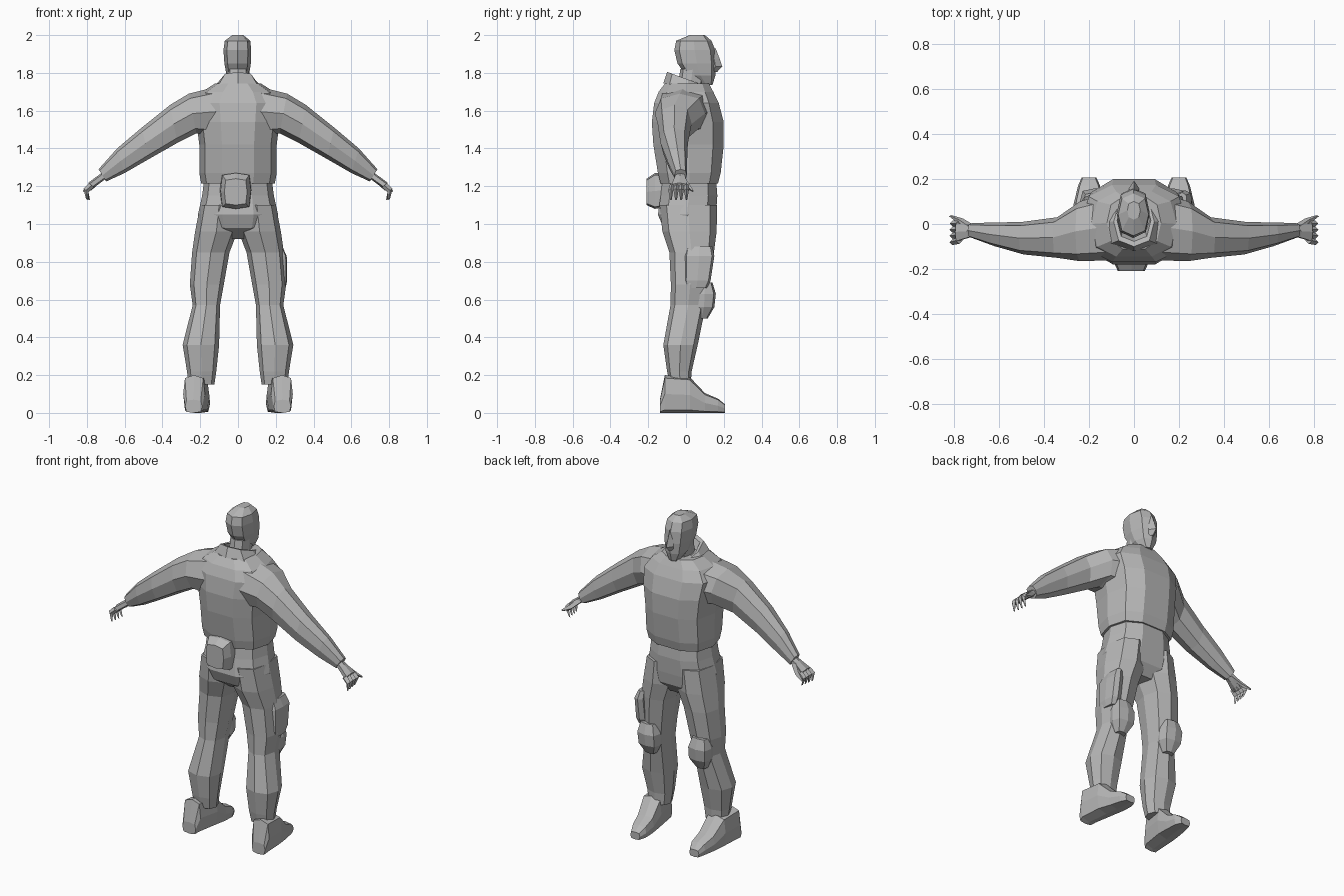
import bpy, bmesh, math
from mathutils import Vector

grey = bpy.data.materials.new("plain grey")
grey.diffuse_color = (0.47, 0.47, 0.47, 1)


def ring(c, u, v, n=8, p=0.8):
    """Closed section around c, spanned by half axes u and v (p < 1 is squarer)."""
    c, u, v = Vector(c), Vector(u), Vector(v)
    pts = []
    for i in range(n):
        a = 2 * math.pi * i / n
        k, s = math.cos(a), math.sin(a)
        f = lambda t: math.copysign(abs(t) ** p, t) if abs(t) > 1e-6 else 0
        pts.append(c + u * f(k) + v * f(s))
    return pts


def loft(name, rings, side=1):
    """Skin a list of sections, cap both ends; side=-1 mirrors in x."""
    bm = bmesh.new()
    rows = [[bm.verts.new((p.x * side, p.y, p.z)) for p in r] for r in rings]
    n = len(rows[0])
    for a, b in zip(rows, rows[1:]):
        for i in range(n):
            j = (i + 1) % n
            bm.faces.new((a[i], a[j], b[j], b[i]))
    bm.faces.new(rows[0])
    bm.faces.new(rows[-1])
    bmesh.ops.recalc_face_normals(bm, faces=bm.faces)
    me = bpy.data.meshes.new(name)
    bm.to_mesh(me)
    bm.free()
    me.materials.append(grey)
    ob = bpy.data.objects.new(name, me)
    bpy.context.collection.objects.link(ob)
    return ob


def level(z, x0, x1, y0, y1, n=8, p=0.8):
    """Horizontal section from its extents."""
    return ring(((x0 + x1) / 2, (y0 + y1) / 2, z),
                ((x1 - x0) / 2, 0, 0), (0, (y1 - y0) / 2, 0), n, p)


def stack(name, rows, side=1, n=8, p=0.8):
    return loft(name, [level(*r, n=n, p=p) for r in rows], side)


# jacket body with overhanging hem
stack("jacket", [
    (1.215, -0.195, 0.195, -0.14, 0.175), (1.27, -0.205, 0.205, -0.155, 0.19),
    (1.42, -0.205, 0.205, -0.18, 0.207), (1.54, -0.22, 0.22, -0.188, 0.207),
    (1.64, -0.235, 0.235, -0.175, 0.18), (1.70, -0.19, 0.19, -0.15, 0.15),
    (1.745, -0.12, 0.12, -0.115, 0.125)], n=10, p=0.75)

# collar, higher at the nape, hollow inside
loft("collar", [
    ring((0, 0.015, 1.715), (0.135, 0, 0), (0, 0.135, -0.03)),
    ring((0, 0.01, 1.765), (0.09, 0, 0), (0, 0.11, -0.04)),
    ring((0, 0.015, 1.762), (0.075, 0, 0), (0, 0.092, -0.035)),
    ring((0, 0.025, 1.72), (0.065, 0, 0), (0, 0.075, -0.02))])

# neck, head and nose
stack("neck", [(1.69, -0.055, 0.055, -0.05, 0.09),
               (1.82, -0.055, 0.055, -0.03, 0.10)])
stack("head", [
    (1.735, -0.03, 0.03, 0.075, 0.14), (1.785, -0.06, 0.058, 0.0, 0.155),
    (1.85, -0.072, 0.068, -0.045, 0.16), (1.92, -0.077, 0.07, -0.062, 0.155),
    (1.97, -0.07, 0.065, -0.052, 0.135), (2.0, -0.03, 0.028, 0.02, 0.10)])
stack("nose", [(1.805, -0.018, 0.018, 0.12, 0.165), (1.835, -0.025, 0.025, 0.12, 0.192),
               (1.875, -0.018, 0.018, 0.12, 0.178), (1.93, -0.012, 0.012, 0.11, 0.157)],
      n=4, p=1)

# trouser seat
stack("trouser_seat", [
    (1.24, -0.178, 0.178, -0.13, 0.165), (1.15, -0.19, 0.19, -0.14, 0.172),
    (1.05, -0.212, 0.212, -0.155, 0.165), (0.98, -0.19, 0.19, -0.125, 0.155),
    (0.92, -0.08, 0.08, -0.04, 0.11)], n=10)

# pouch on the back of the belt
loft("belt_pouch", [
    ring((-0.012, y, z), (w, 0, 0), (0, 0, h), 8, 0.35)
    for y, w, h, z in [(-0.10, 0.085, 0.09, 1.18), (-0.165, 0.08, 0.095, 1.175),
                       (-0.208, 0.06, 0.07, 1.17)]])

for side, tag in ((1, "right"), (-1, "left")):
    # sleeve: (x, lower z, upper z, back y, front y, cuff slant)
    sleeve = [(0.08, 1.46, 1.735, -0.16, 0.15, 0), (0.24, 1.48, 1.69, -0.165, 0.10, 0.02),
              (0.34, 1.43, 1.63, -0.15, 0.03, 0.02), (0.49, 1.345, 1.51, -0.135, 0.01, 0.02),
              (0.62, 1.27, 1.40, -0.098, 0.006, 0.02), (0.718, 1.225, 1.29, -0.062, 0.005, 0.02)]
    loft(tag + "_sleeve", [
        ring((x, (y0 + y1) / 2, (z0 + z1) / 2), (s, 0, (z1 - z0) / 2), (0, (y1 - y0) / 2, 0))
        for x, z0, z1, y0, y1, s in sleeve], side)

    # palm
    loft(tag + "_palm", [
        ring((x, y, z), (0.008, 0, 0.018), (0, w, 0), 6)
        for x, y, z, w in [(0.69, -0.028, 1.27, 0.024), (0.735, -0.032, 1.237, 0.032),
                           (0.785, -0.035, 1.20, 0.046)]], side)
    # curled fingers, then the thumb
    for i in range(4):
        y = -0.073 + i * 0.025
        path = [(0.775, y, 1.205), (0.805, y * 1.1, 1.178), (0.80 - i * 0.004, y * 1.1, 1.13)]
        loft(f"{tag}_finger_{i + 1}", [
            ring(c, (r, 0, r * 0.7), (0, r, 0), 4, 1)
            for c, r in zip(path, (0.015, 0.013, 0.005))], side)
    loft(tag + "_thumb", [
        ring(c, (r, r * -0.4, 0), (0, 0, r), 4, 1)
        for c, r in (((0.735, -0.01, 1.235), 0.02), ((0.775, 0.018, 1.195), 0.016),
                     ((0.815, 0.037, 1.175), 0.006))], side)

    # trouser leg, baggy over the shin
    stack(tag + "_trouser_leg", [
        (1.10, 0.0, 0.20, -0.14, 0.165), (0.96, 0.002, 0.227, -0.125, 0.162),
        (0.85, 0.045, 0.243, -0.088, 0.148), (0.68, 0.075, 0.255, -0.08, 0.125),
        (0.57, 0.095, 0.24, -0.082, 0.105), (0.36, 0.1, 0.293, -0.12, 0.062),
        (0.22, 0.115, 0.27, -0.1, 0.03), (0.15, 0.125, 0.262, -0.085, 0.025)], side)

    # knee pad
    stack(tag + "_knee_pad", [
        (0.50, 0.14, 0.205, 0.05, 0.115), (0.56, 0.105, 0.235, 0.04, 0.15),
        (0.63, 0.105, 0.24, 0.04, 0.158), (0.69, 0.125, 0.225, 0.05, 0.14)], side, p=0.6)

    # boot: (y, inner x, outer x, top z)
    boot = [(-0.138, 0.19, 0.28, 0.07), (-0.112, 0.175, 0.29, 0.2),
            (0.02, 0.152, 0.283, 0.19), (0.10, 0.148, 0.265, 0.105),
            (0.17, 0.15, 0.248, 0.075), (0.207, 0.168, 0.232, 0.045)]
    loft(tag + "_boot", [
        ring(((x0 + x1) / 2, y, h / 2), ((x1 - x0) / 2, 0, 0), (0, 0, h / 2), 8, 0.5)
        for y, x0, x1, h in boot], side)

# cargo pocket on one thigh
stack("thigh_pocket", [
    (0.66, 0.20, 0.252, 0.0, 0.11), (0.70, 0.19, 0.26, -0.01, 0.13),
    (0.83, 0.19, 0.258, -0.01, 0.15), (0.88, 0.19, 0.235, 0.0, 0.14)], p=0.5)
